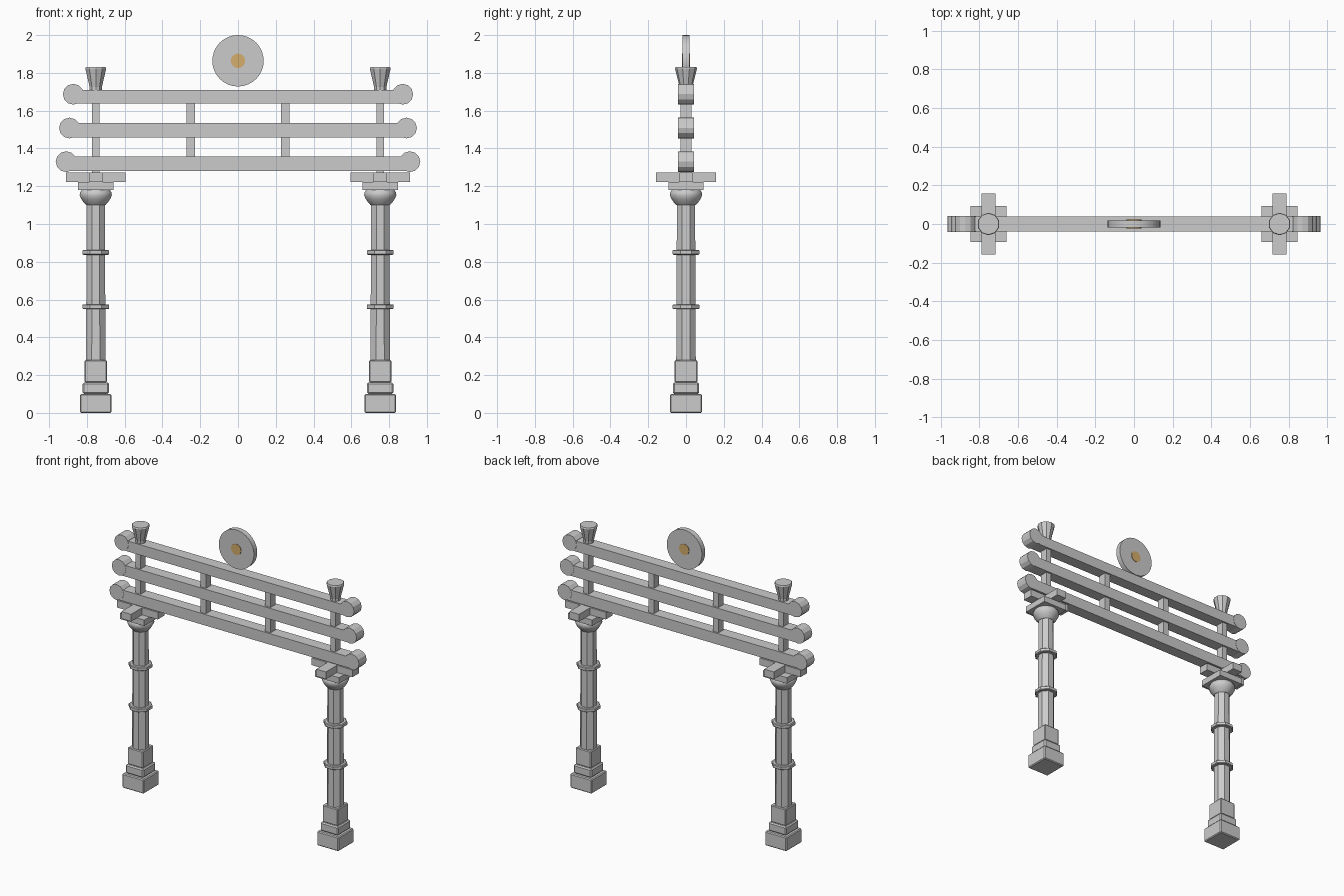
import bpy, bmesh, math
from mathutils import Matrix

if "Cube" in bpy.data.objects:
    bpy.data.objects.remove(bpy.data.objects["Cube"])


def material(name, rgb):
    m = bpy.data.materials.new(name)
    m.diffuse_color = (*rgb, 1)
    m.use_nodes = True
    m.node_tree.nodes["Principled BSDF"].inputs["Base Color"].default_value = m.diffuse_color
    return m


STONE = material("grey stone", (0.6, 0.6, 0.6))
GOLD = material("gold", (0.66, 0.42, 0.15))


def finish(name, bm, mat, smooth=False):
    bmesh.ops.recalc_face_normals(bm, faces=bm.faces)
    me = bpy.data.meshes.new(name)
    bm.to_mesh(me)
    bm.free()
    me.materials.append(mat)
    ob = bpy.data.objects.new(name, me)
    bpy.context.collection.objects.link(ob)
    if smooth:
        bpy.context.view_layer.objects.active = ob
        ob.select_set(True)
        bpy.ops.object.shade_smooth_by_angle(angle=math.radians(40))
        ob.select_set(False)
    return ob


def box(name, x, z0, z1, wx, wy, bevel=0.0):
    bm = bmesh.new()
    bmesh.ops.create_cube(bm, size=1)
    bmesh.ops.scale(bm, vec=(wx, wy, z1 - z0), verts=bm.verts)
    bmesh.ops.translate(bm, vec=(x, 0, (z0 + z1) / 2), verts=bm.verts)
    if bevel:
        bmesh.ops.bevel(bm, geom=bm.edges[:], offset=bevel, segments=1, affect='EDGES')
    return finish(name, bm, STONE)


def lathe(name, x, profile, sides, smooth=False):
    """Closed turned shape from (radius, z) pairs, with a flat facing the front."""
    bm = bmesh.new()
    rings = []
    for r, z in profile:
        rings.append([bm.verts.new((x + r * math.cos((i + .5) * math.tau / sides),
                                    r * math.sin((i + .5) * math.tau / sides), z))
                      for i in range(sides)])
    for a, b in zip(rings, rings[1:]):
        for i in range(sides):
            j = (i + 1) % sides
            bm.faces.new((a[i], a[j], b[j], b[i]))
    bm.faces.new(rings[0][::-1])
    bm.faces.new(rings[-1])
    return finish(name, bm, STONE, smooth)


def disc(name, x, z, r, depth, sides, mat, smooth=False):
    """Round plate facing front and back."""
    bm = bmesh.new()
    bmesh.ops.create_cone(bm, cap_ends=True, segments=sides, radius1=r, radius2=r, depth=depth,
                          matrix=Matrix.Translation((x, 0, z)) @ Matrix.Rotation(math.pi / 2, 4, 'X'))
    return finish(name, bm, mat, smooth)


for side in (-1, 1):
    x = side * 0.753
    # stepped foot
    box("foot_lower", x, 0.0, 0.10, 0.166, 0.17, 0.006)
    box("foot_middle", x, 0.10, 0.162, 0.138, 0.14, 0.008)
    box("foot_upper", x, 0.162, 0.28, 0.118, 0.12, 0.005)
    # octagonal shaft with two collars
    lathe("post_shaft", x, [(0.056, 0.27), (0.052, 1.13)], 8)
    for z in (0.562, 0.85):
        lathe("post_collar", x, [(0.071, z - 0.013), (0.077, z - 0.009),
                                 (0.077, z + 0.009), (0.071, z + 0.013)], 8)
    # rounded capital and bracket blocks
    lathe("capital", x, [(0.052, 1.10), (0.064, 1.112), (0.078, 1.132), (0.087, 1.152),
                         (0.085, 1.167), (0.075, 1.182)], 16, True)
    box("bracket_plate", x, 1.18, 1.222, 0.187, 0.187)
    box("bracket_arm_across", x, 1.222, 1.272, 0.317, 0.074)
    box("bracket_arm_deep", x, 1.222, 1.272, 0.074, 0.317)
    # upper stub and flared finial
    box("upper_post", x, 1.27, 1.73, 0.038, 0.056)
    lathe("finial", x, [(0.034, 1.70), (0.034, 1.725), (0.058, 1.822), (0.055, 1.83)], 10)
    # struts between the beams
    box("strut", side * 0.25, 1.34, 1.66, 0.043, 0.056)

# three beams with round ends
for z0, z1, end, zc in ((1.28, 1.357, 0.91, 1.33), (1.457, 1.534, 0.892, 1.508),
                        (1.637, 1.71, 0.872, 1.687)):
    box("beam", 0, z0, z1, 2 * end, 0.08)
    for side in (-1, 1):
        disc("beam_end", side * end, zc, 0.055, 0.084, 12, STONE)

# crowning disc with a gold centre on both faces
disc("crown_disc", 0, 1.864, 0.136, 0.036, 32, STONE, True)
disc("crown_centre", 0, 1.864, 0.038, 0.044, 20, GOLD, True)
